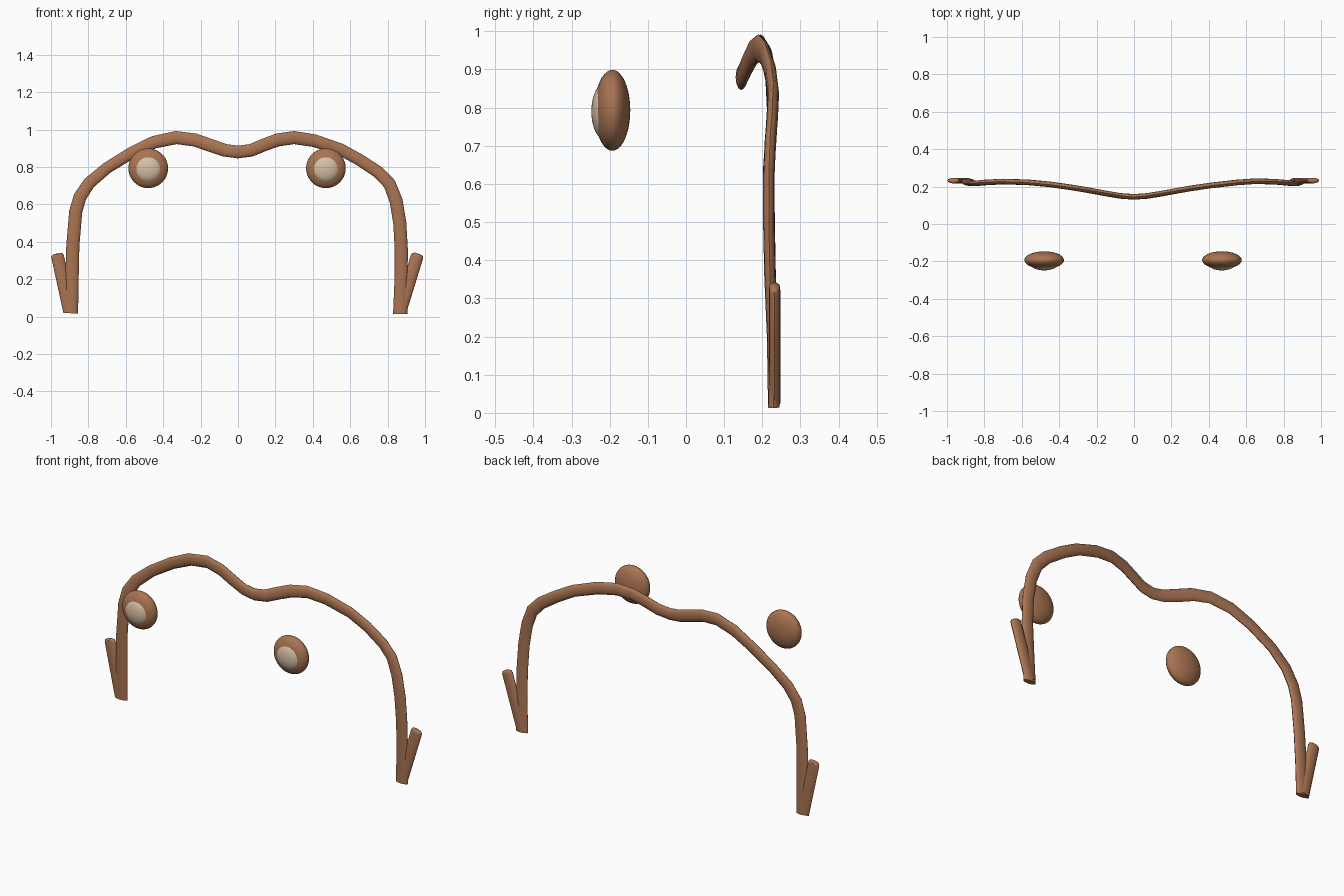
import bpy, bmesh, math
from mathutils import Vector

if "Cube" in bpy.data.objects:
    bpy.data.objects.remove(bpy.data.objects["Cube"])


def material(name, rgb):
    m = bpy.data.materials.new(name)
    m.diffuse_color = (*rgb, 1)
    m.use_nodes = True
    m.node_tree.nodes["Principled BSDF"].inputs["Base Color"].default_value = m.diffuse_color
    return m


BROWN = material("warm brown", (0.40, 0.175, 0.085))
CREAM = material("pale cream", (0.68, 0.53, 0.38))


def finish(name, bm, mat):
    bmesh.ops.recalc_face_normals(bm, faces=bm.faces)
    me = bpy.data.meshes.new(name)
    bm.to_mesh(me)
    bm.free()
    me.materials.append(mat)
    ob = bpy.data.objects.new(name, me)
    bpy.context.collection.objects.link(ob)
    bpy.context.view_layer.objects.active = ob
    ob.select_set(True)
    bpy.ops.object.shade_smooth_by_angle(angle=math.radians(50))
    ob.select_set(False)
    return ob


def band(name, points, sides=12):
    """Flattened tube through (x, y, z, half width) points."""
    bm = bmesh.new()
    pos = [Vector(p[:3]) for p in points]
    rings = []
    for i, p in enumerate(pos):
        t = (pos[min(i + 1, len(pos) - 1)] - pos[max(i - 1, 0)]).normalized()
        n = t.cross(Vector((0, 1, 0))).normalized()
        b = n.cross(t)
        w = points[i][3]
        d = min(0.015, w * 0.5)
        rings.append([bm.verts.new(p + n * w * math.cos(a) + b * d * math.sin(a))
                      for a in (2 * math.pi * k / sides for k in range(sides))])
    for r, s in zip(rings, rings[1:]):
        for k in range(sides):
            j = (k + 1) % sides
            bm.faces.new((r[k], r[j], s[j], s[k]))
    bm.faces.new(rings[0])
    bm.faces.new(rings[-1])
    return finish(name, bm, BROWN)


def ellipsoid(name, centre, radius, depth, mat):
    bm = bmesh.new()
    bmesh.ops.create_uvsphere(bm, u_segments=32, v_segments=20, radius=1)
    for v in bm.verts:
        v.co = Vector((v.co.x * radius, v.co.y * depth, v.co.z * radius)) + Vector(centre)
    return finish(name, bm, mat)


# Main arch, from the left foot over both humps to the right foot
band("arch", [
    (-0.893, 0.230, 0.018, 0.038), (-0.888, 0.227, 0.20, 0.036),
    (-0.883, 0.220, 0.38, 0.035), (-0.868, 0.217, 0.56, 0.035),
    (-0.845, 0.217, 0.64, 0.035), (-0.795, 0.222, 0.715, 0.033),
    (-0.70, 0.227, 0.795, 0.031), (-0.57, 0.223, 0.875, 0.032),
    (-0.45, 0.212, 0.932, 0.034), (-0.33, 0.195, 0.957, 0.035),
    (-0.23, 0.178, 0.944, 0.035), (-0.15, 0.163, 0.916, 0.035),
    (-0.07, 0.150, 0.889, 0.034), (0, 0.145, 0.880, 0.034),
    (0.07, 0.150, 0.889, 0.034), (0.14, 0.161, 0.918, 0.034),
    (0.21, 0.174, 0.944, 0.035), (0.30, 0.190, 0.957, 0.035),
    (0.41, 0.206, 0.940, 0.034), (0.55, 0.222, 0.893, 0.032),
    (0.65, 0.229, 0.838, 0.032), (0.75, 0.226, 0.772, 0.033),
    (0.81, 0.221, 0.710, 0.034), (0.845, 0.217, 0.62, 0.035),
    (0.865, 0.217, 0.50, 0.035), (0.873, 0.220, 0.36, 0.035),
    (0.872, 0.227, 0.20, 0.035), (0.867, 0.230, 0.014, 0.038),
])

# Short upturned hooks at both feet
for side, foot, tip in (("left", -0.900, -0.968), ("right", 0.866, 0.962)):
    steps = ((0.0, 0.034), (0.5, 0.034), (0.95, 0.034), (0.985, 0.029), (1.0, 0.016))
    band(side + "_hook", [(foot + (tip - foot) * f, 0.232, 0.025 + 0.312 * f, w)
                          for f, w in steps])

# Flattened eyes with a pale dome on the front
for side, x in (("left", -0.48), ("right", 0.47)):
    ellipsoid(side + "_eye", (x, -0.193, 0.793), 0.106, 0.047, BROWN)
    ellipsoid(side + "_eye_dome", (x, -0.214, 0.790), 0.073, 0.034, CREAM)
